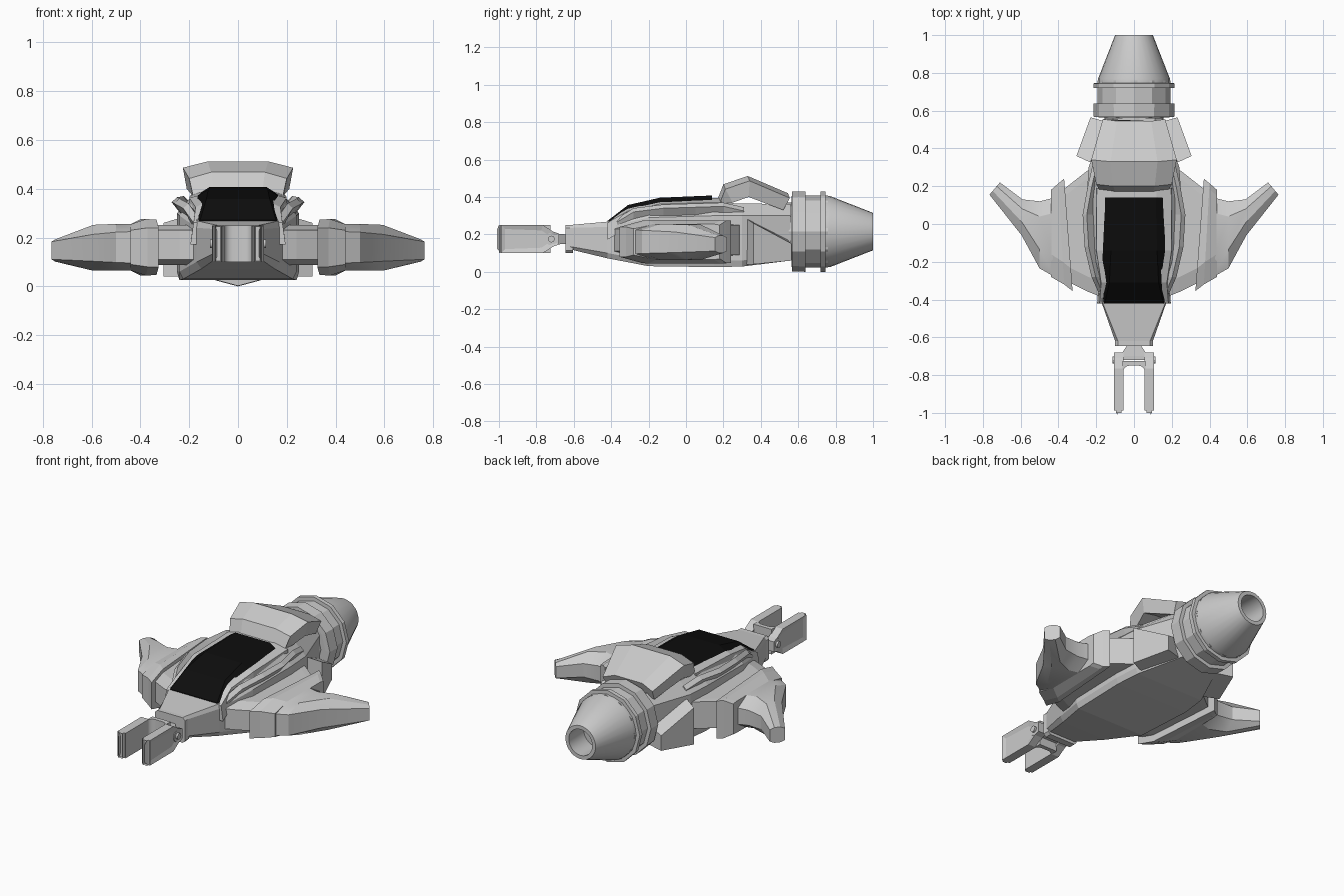
import bpy, bmesh, math
from mathutils import Vector

if "Cube" in bpy.data.objects:
    bpy.data.objects.remove(bpy.data.objects["Cube"])


def finish(name, bm, mirror=False, smooth=0):
    bmesh.ops.recalc_face_normals(bm, faces=bm.faces)
    me = bpy.data.meshes.new(name)
    bm.to_mesh(me)
    bm.free()
    ob = bpy.data.objects.new(name, me)
    bpy.context.collection.objects.link(ob)
    if mirror:
        ob.modifiers.new("Mirror", 'MIRROR')
    if smooth:
        bpy.ops.object.select_all(action='DESELECT')
        ob.select_set(True)
        bpy.context.view_layer.objects.active = ob
        bpy.ops.object.shade_smooth_by_angle(angle=math.radians(smooth))
    return ob


def loft_bm(sections):
    bm = bmesh.new()
    rings = [[bm.verts.new(p) for p in s] for s in sections]
    n = len(rings[0])
    for a, b in zip(rings, rings[1:]):
        for i in range(n):
            j = (i + 1) % n
            bm.faces.new((a[i], a[j], b[j], b[i]))
    bm.faces.new(rings[0])
    bm.faces.new(rings[-1])
    bmesh.ops.recalc_face_normals(bm, faces=bm.faces)
    return bm


def loft(name, sections, mirror=False, smooth=0):
    return finish(name, loft_bm(sections), mirror, smooth)


def sym(half, y):
    """Full cross-section at y from right-hand (x, z) points, bottom to top."""
    return [(x, y, z) for x, z in half] + [(-x, y, z) for x, z in reversed(half)]


def lathe(name, profile, sides, smooth=0, zc=0.215):
    """Stacked rings around the y axis from (y, radius) points."""
    secs = []
    for y, r in profile:
        ang = [2 * math.pi * i / sides for i in range(sides)]
        secs.append([(r * math.sin(a), y, zc - r * math.cos(a)) for a in ang])
    return loft(name, secs, smooth=smooth)


# Hull: y, half-widths (bottom, middle, top), heights (bottom to top)
hull = [(-.62, .08, .10, .085, .12, .135, .235, .25),
        (-.42, .15, .17, .165, .072, .10, .24, .268),
        (-.20, .225, .24, .19, .03, .06, .29, .34),
        (.15, .24, .25, .19, .025, .06, .30, .37),
        (.30, .225, .24, .17, .028, .06, .30, .365),
        (.56, .12, .15, .11, .06, .10, .30, .362)]
loft("hull", [sym([(a, z0), (b, z1), (b, z2), (c, z3)], y)
              for y, a, b, c, z0, z1, z2, z3 in hull])

# Canopy glass and its frame: y, edge half-width, edge z, top half-width, top z
glass = [(-.42, .165, .262, .155, .272), (-.31, .157, .325, .13, .357),
         (-.14, .182, .362, .122, .396), (.14, .172, .372, .115, .408)]
canopy = loft("canopy", [sym([(a, z - .03), (a, z), (b, t)], y) for y, a, z, b, t in glass])
black = bpy.data.materials.new("dark_glass")
black.diffuse_color = (.004, .004, .004, 1)
black.use_nodes = True
black.node_tree.nodes["Principled BSDF"].inputs["Base Color"].default_value = black.diffuse_color
canopy.data.materials.append(black)
frame = glass[:3] + [(.19, .18, .372, .12, .408)]
loft("canopy_frame", [sym([(a + .03, z - .09), (a + .017, z), (b, t - .012)], y)
                      for y, a, z, b, t in frame])

# Tilted side rails along the canopy: y, inner x, outer x, lower z, upper z
rails = [(-.37, .165, .185, .265, .285), (-.28, .17, .225, .28, .34),
         (-.12, .19, .262, .285, .36), (.05, .19, .272, .285, .365),
         (.20, .185, .245, .29, .37), (.31, .18, .22, .29, .345)]
loft("side_rail", [[(a, y, l + .02), (a + .02, y, l - .02), (b, y, u - .02), (b - .022, y, u)]
                   for y, a, b, l, u in rails], mirror=True)

# Rear hood: outer y z, inner y z, half-width
hood = [(.165, .378, .20, .36, .18), (.20, .468, .25, .37, .20),
        (.33, .512, .335, .40, .226), (.545, .42, .52, .33, .165)]
secs = []
for yo, zo, yi, zi, w in hood:
    half = [(.55 * w, yi, zi + .015), (.93 * w, yi, zi),
            (w, yo + .01, zo - .026), (.55 * w, yo, zo)]
    secs.append(half + [(-x, y, z) for x, y, z in reversed(half)])
loft("rear_hood", secs)

# Tapered rear side boxes
loft("rear_side_box", [
    [(.18, .31, .04), (.24, .33, .04), (.305, .36, .04), (.305, .36, .26), (.24, .33, .28), (.18, .31, .28)],
    [(.09, .52, .06), (.16, .545, .06), (.23, .565, .06), (.23, .565, .15), (.16, .545, .17), (.09, .52, .18)]],
    mirror=True)


def foil(xf, yf, xr, yr, h, hf, hr, bf, br, zc):
    """Bevelled wing section from the front edge (xf, yf) to the rear edge (xr, yr)."""
    pts = []
    for y, k in ((yf, hf), (yf + bf, h), (yr - br, h), (yr, hr)):
        t = (y - yf) / (yr - yf)
        pts.append((xf + (xr - xf) * t, y, k))
    return [(x, y, zc + k) for x, y, k in pts] + [(x, y, zc - k) for x, y, k in reversed(pts)]


# Wings: root, collar plate and swept outer blade
loft("wing_root", [foil(.14, -.40, .18, .32, .082, .06, .08, .08, .04, .17),
                   foil(.24, -.36, .25, .28, .082, .06, .08, .08, .04, .17),
                   foil(.38, -.29, .39, .17, .082, .06, .08, .08, .04, .17)], mirror=True)
loft("wing_collar", [foil(.325, -.355, .37, .24, .113, .08, .113, .12, .03, .16),
                     foil(.37, -.32, .40, .215, .116, .08, .113, .12, .03, .16),
                     foil(.44, -.28, .44, .18, .095, .07, .09, .12, .03, .16)], mirror=True)
loft("wing_blade", [foil(.42, -.28, .42, .14, .096, .065, .05, .10, .08, .16),
                    foil(.50, -.235, .50, .12, .096, .062, .045, .10, .08, .16),
                    foil(.595, -.06, .59, .13, .094, .055, .04, .07, .05, .158),
                    foil(.765, .155, .71, .22, .046, .036, .035, .02, .02, .147)],
     mirror=True, smooth=25)

# Engine: neck, faceted rings and hollow nozzle
lathe("engine_neck", [(.53, .155), (.60, .155)], 12)
lathe("engine_ring_front", [(.565, .185), (.567, .213), (.638, .215), (.64, .18)], 12)
lathe("engine_drum", [(.60, .193), (.76, .193)], 12)
lathe("engine_ring_rear", [(.718, .18), (.72, .215), (.745, .215), (.747, .18)], 12)
lathe("nozzle", [(.74, .19), (.77, .19), (1.0, .1), (1.0, .078), (.85, .085)], 28, smooth=30)

# Nose plate and neck
nose = [(.085, .10), (.10, .115), (.10, .235), (.085, .25)]
loft("nose_plate", [sym(nose, -.645), sym(nose, -.605)])
loft("claw_neck", [sym([(.08, .145), (.08, .205)], -.72), sym([(.075, .145), (.075, .205)], -.70),
                   sym([(.035, .15), (.035, .20)], -.64)])

# Claw prongs with recessed outer panels and tips
side = [(-1, .10), (-1, .25), (-.765, .25), (-.71, .215), (-.68, .205),
        (-.68, .145), (-.71, .135), (-.765, .10)]
bm = loft_bm([[(x, y, z) for y, z in side] for x in (.055, .107)])
tips = [e for e in bm.edges if all(v.co.y < -.99 for v in e.verts)
        and abs(e.verts[0].co.x - e.verts[1].co.x) < .001]
bmesh.ops.bevel(bm, geom=tips, offset=.012, segments=2, affect='EDGES')
bm.normal_update()
panels = [f for f in bm.faces if f.normal.x > .99 or f.normal.y < -.99]
for f in panels:
    d = .03 if f.normal.x > .9 else .006
    bmesh.ops.inset_individual(bm, faces=[f], thickness=d, depth=-.008)
finish("claw_prong", bm, mirror=True)

# Curved bridge between the prongs
r = .035
arc = [(.058 - r + r * math.sin(a), -.785 + r * math.cos(a))
       for a in [math.pi / 2 * i / 5 for i in range(6)]]
half = [(.06, -.725)] + [(.06, -.785)] + arc[::-1]
ring = half + [(-x, y) for x, y in reversed(half)]
loft("claw_bridge", [[(x, y, z) for x, y in ring] for z in (.10, .25)], smooth=30)

# Pivot pin caps
bm = bmesh.new()
for rad, w in ((.034, .10), (.018, .112)):
    for s in (1,):
        ret = bmesh.ops.create_cone(bm, cap_ends=True, segments=16, radius1=rad, radius2=rad, depth=.03)
        for v in ret['verts']:
            v.co = Vector((v.co.z + w - .012, v.co.x - .72, v.co.y + .175))
finish("claw_pivot", bm, mirror=True)
